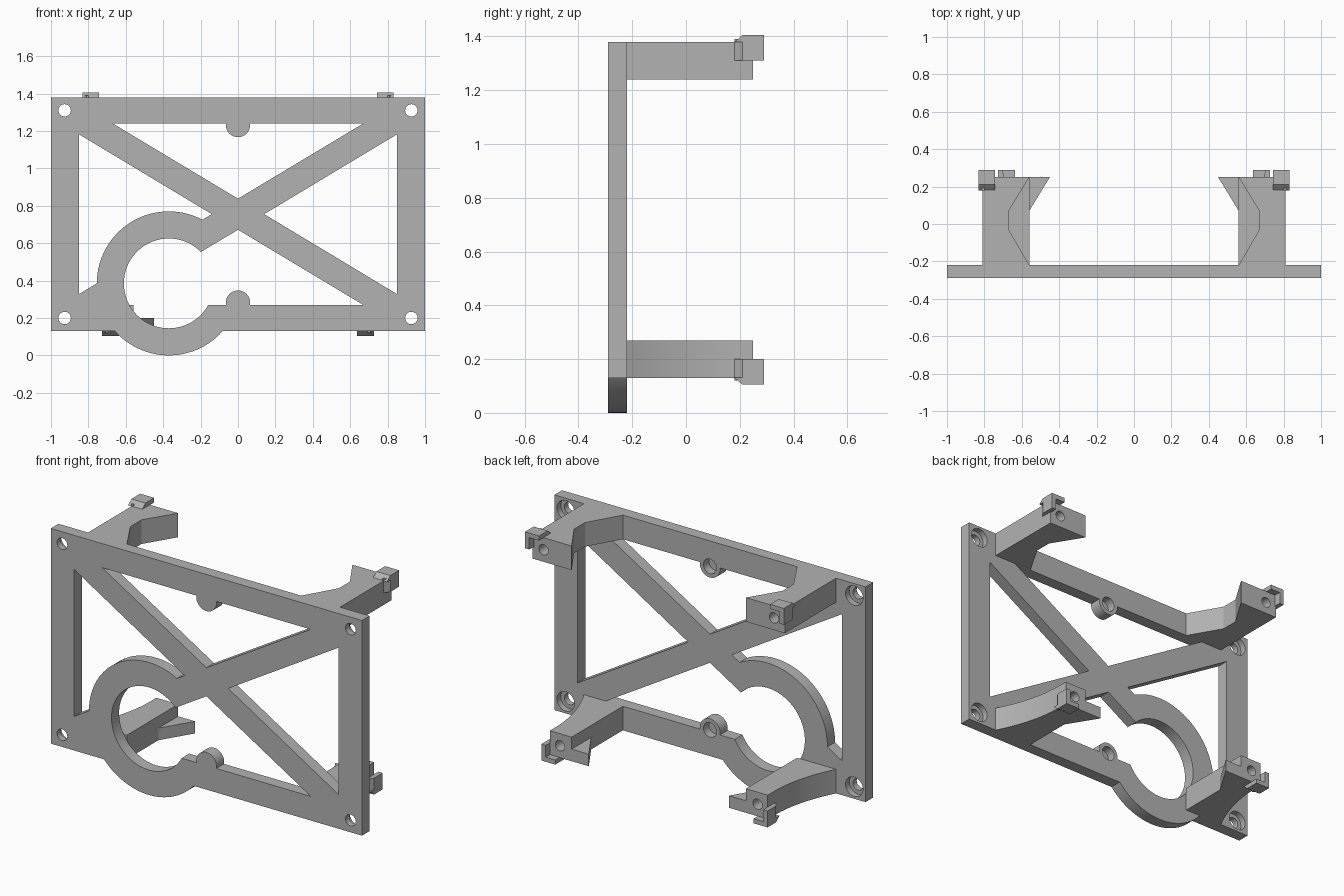
import bpy, bmesh, math

cube = bpy.data.objects.get("Cube")
if cube:
    bpy.data.objects.remove(cube, do_unlink=True)

grey = bpy.data.materials.new("mid grey")
grey.use_nodes = True
grey.diffuse_color = (0.45, 0.45, 0.45, 1)
grey.node_tree.nodes["Principled BSDF"].inputs["Base Color"].default_value = (0.45, 0.45, 0.45, 1)

FRONT, BACK = -0.29, -0.22
MID_Z = 0.755


def prism(name, pts, axis, a, b):
    """Extrude a 2D profile along an axis from a to b."""
    place = {"x": lambda p, q, d: (d, p, q),
             "y": lambda p, q, d: (p, d, q),
             "z": lambda p, q, d: (p, q, d)}[axis]
    bm = bmesh.new()
    low = [bm.verts.new(place(p, q, a)) for p, q in pts]
    high = [bm.verts.new(place(p, q, b)) for p, q in pts]
    bm.faces.new(low)
    bm.faces.new(high)
    for i in range(len(pts)):
        j = (i + 1) % len(pts)
        bm.faces.new((low[i], low[j], high[j], high[i]))
    bmesh.ops.recalc_face_normals(bm, faces=bm.faces)
    mesh = bpy.data.meshes.new(name)
    bm.to_mesh(mesh)
    bm.free()
    mesh.materials.append(grey)
    obj = bpy.data.objects.new(name, mesh)
    bpy.context.collection.objects.link(obj)
    return obj


def circle(cx, cz, r, n=48):
    return [(cx + r * math.cos(math.tau * i / n), cz + r * math.sin(math.tau * i / n))
            for i in range(n)]


def activate(obj):
    bpy.ops.object.select_all(action="DESELECT")
    obj.select_set(True)
    bpy.context.view_layer.objects.active = obj


def combine(target, tool, operation="DIFFERENCE"):
    """Apply a boolean and discard the tool."""
    activate(target)
    mod = target.modifiers.new("boolean", "BOOLEAN")
    mod.operation, mod.solver, mod.object = operation, "EXACT", tool
    bpy.ops.object.modifier_apply(modifier=mod.name)
    bpy.data.objects.remove(tool, do_unlink=True)


def cut(target, pts, a=FRONT - 0.1, b=BACK + 0.1):
    combine(target, prism("cutter", pts, "y", a, b))


def add(target, pts):
    combine(target, prism("addition", pts, "y", FRONT, BACK), "UNION")


def smooth(obj):
    activate(obj)
    bpy.ops.object.shade_smooth_by_angle(angle=math.radians(30))


# Rectangular plate with cross braces left between the openings
frame = prism("cross_braced_frame", [(-1, 0.13), (1, 0.13), (1, 1.38), (-1, 1.38)],
              "y", FRONT, BACK)
cut(frame, [(-0.67, 1.24), (0.67, 1.24), (0, 0.838)])
for s in (1, -1):
    cut(frame, [(s * 0.85, 1.182), (s * 0.85, 0.328), (s * 0.14, MID_Z)])

# Large ring, open towards the lower window
add(frame, circle(-0.37, 0.385, 0.385, 96))
cut(frame, [(-0.37, 0.27), (0.67, 0.27), (0, 0.672), (-0.37, 0.45)])
cut(frame, circle(-0.37, 0.385, 0.24, 96))

# Round bosses with blind holes at the back
for z in (1.232, 0.282):
    add(frame, circle(0, z, 0.065))
    cut(frame, circle(0, z, 0.042), a=BACK - 0.05)

# Counterbored corner holes
for x in (-0.927, 0.927):
    for z in (0.2, 1.31):
        cut(frame, circle(x, z, 0.033, 32))
        cut(frame, circle(x, z, 0.056, 32), a=BACK - 0.035)
smooth(frame)

# Arm outlines seen from above, for the left side
TIP = 0.25
upper_outline = [(0.81, BACK), (0.81, TIP), (0.56, TIP), (0.67, 0.07), (0.67, -0.03), (0.56, BACK)]
curve = [(0.70 + 0.11 * (1 - i / 12) ** 2, BACK + 0.42 * i / 12) for i in range(13)]
lower_outline = curve + [(0.70, TIP), (0.56, TIP), (0.56, BACK)]
flare_outline = [(0.56, 0.07), (0.56, TIP), (0.45, TIP)]

for side, s in (("left", 1), ("right", -1)):
    for level, up in (("upper", True), ("lower", False)):
        label = side + "_" + level
        shift = 0 if up else -0.105

        def flip_x(pts, dx=0):
            return [(s * (x + dx), y) for x, y in pts]

        def flip_z(z):
            return z if up else 2 * MID_Z - z

        # Arm with a screw hole in its end
        arm = prism(label + "_arm", flip_x(upper_outline if up else lower_outline),
                    "z", flip_z(1.24), flip_z(1.38))
        if not up:
            flare = prism("flare", flip_x(flare_outline), "z", 0.13, 0.2)
            combine(arm, flare, "UNION")
        cut(arm, circle(s * (0.74 + shift), flip_z(1.31), 0.03, 32), a=0.13, b=0.4)
        smooth(arm)

        # L-shaped hook at the outer corner of the tip
        leg = [(0.80, 0.18), (0.81, 0.18), (0.832, 0.21), (0.832, 0.29), (0.805, 0.29)]
        hook = prism(label + "_hook", flip_x(leg, shift), "z", flip_z(1.31), flip_z(1.39))
        strip = [(0.18, flip_z(1.379)), (0.21, flip_z(1.405)),
                 (0.29, flip_z(1.405)), (0.29, flip_z(1.378))]
        strip_obj = prism("strip", strip, "x", s * (0.742 + shift), s * (0.832 + shift))
        combine(hook, strip_obj, "UNION")
